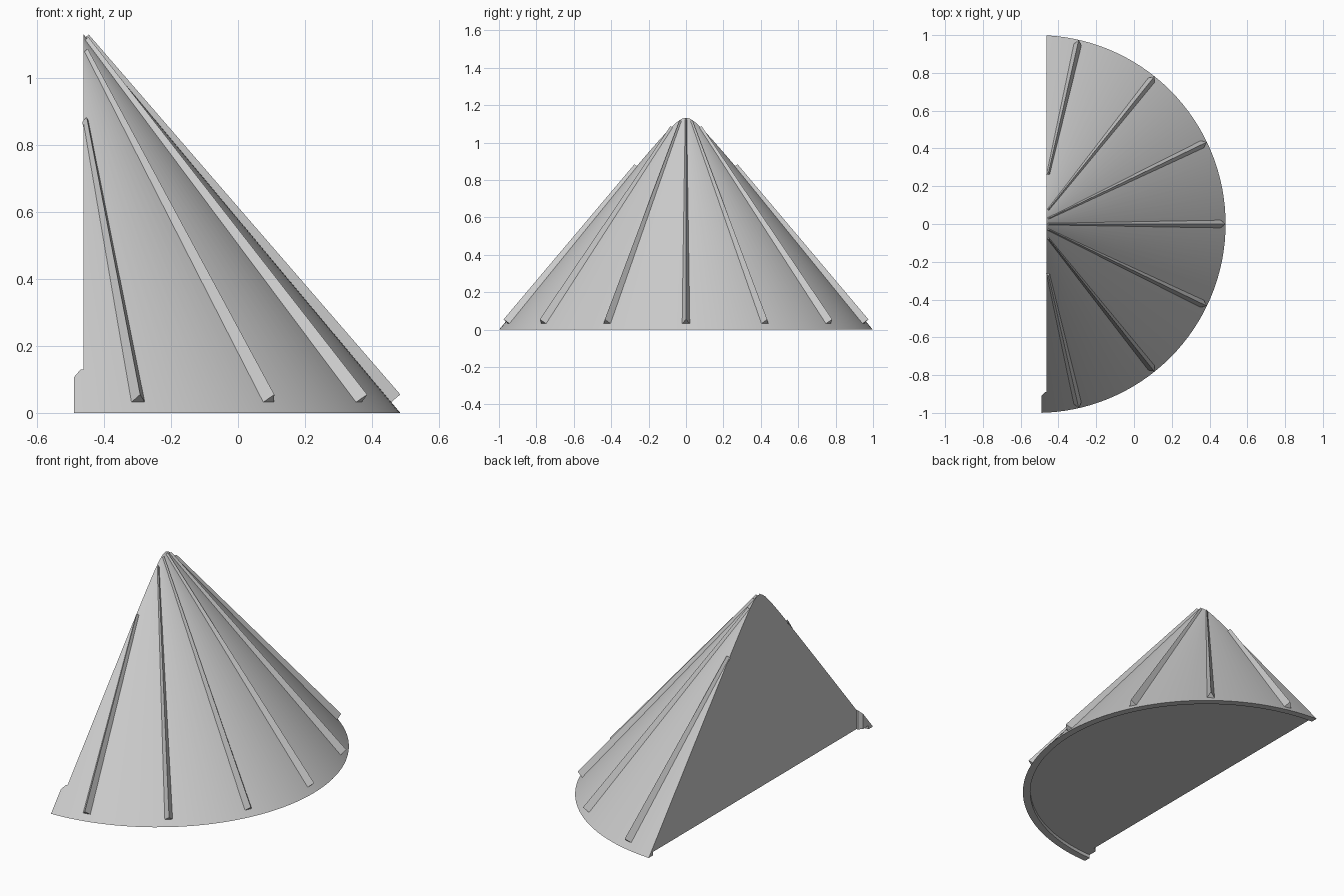
import bpy, bmesh, math
from mathutils import Vector, Matrix

cube = bpy.data.objects.get("Cube")
if cube:
    bpy.data.objects.remove(cube, do_unlink=True)

AXIS_X = -0.515          # cone axis, just behind the flat back
SLOPE = 1.195            # cone height for radius 1
CUT_X = -0.462           # flat back plane

gray = bpy.data.materials.new("light_gray")
gray.use_nodes = True
gray.diffuse_color = (0.6, 0.6, 0.6, 1)
gray.node_tree.nodes["Principled BSDF"].inputs["Base Color"].default_value = (0.6, 0.6, 0.6, 1)


def finish(bm, name, smooth):
    bmesh.ops.recalc_face_normals(bm, faces=bm.faces)
    mesh = bpy.data.meshes.new(name)
    bm.to_mesh(mesh)
    bm.free()
    mesh.materials.append(gray)
    if smooth:
        mesh.polygons.foreach_set("use_smooth", [True] * len(mesh.polygons))
        mesh.set_sharp_from_angle(angle=math.radians(30))
    obj = bpy.data.objects.new(name, mesh)
    bpy.context.collection.objects.link(obj)
    return obj


def cone_slice(name, planes):
    """Revolve the cone profile with its recessed underside, keep what lies behind each plane."""
    profile = [(0, 0.02), (0.96, 0.02), (0.96, 0), (1, 0), (0, SLOPE)]
    bm = bmesh.new()
    verts = [bm.verts.new((AXIS_X + r, 0, z)) for r, z in profile]
    edges = [bm.edges.new(pair) for pair in zip(verts, verts[1:])]
    bmesh.ops.spin(bm, geom=verts + edges, cent=(AXIS_X, 0, 0), axis=(0, 0, 1),
                   angle=math.tau, steps=128)
    bmesh.ops.remove_doubles(bm, verts=bm.verts, dist=1e-4)
    for point, normal in planes:
        cut = bmesh.ops.bisect_plane(bm, geom=bm.verts[:] + bm.edges[:] + bm.faces[:],
                                     plane_co=point, plane_no=normal, clear_outer=True)
        rim = [e for e in cut["geom_cut"] if isinstance(e, bmesh.types.BMEdge)]
        bmesh.ops.holes_fill(bm, edges=rim, sides=0)
    return finish(bm, name, True)


# Half cone body
cone_slice("half_cone", [((CUT_X, 0, 0), (-1, 0, 0))])

# Small tab continuing the cone past the flat back at the front corner
cone_slice("corner_tab", [
    ((CUT_X, 0, 0), (1, 0, 0)),
    ((-0.49, 0, 0), (-1, 0, 0)),
    ((0, -0.89, 0), (0, 1, 0)),
    ((-0.49, -0.91, 0), (-1, 1, 0)),
])


# Tapered triangular ribs running up the cone
def rib(name, angle):
    turn = Matrix.Translation((AXIS_X, 0, 0)) @ Matrix.Rotation(angle, 4, "Z")
    outward = Vector((SLOPE, 0, 1)).normalized()
    bm = bmesh.new()
    ends = []
    for r in (0.973, 0.06 / math.cos(angle)):
        height = 0.01 + 0.026 * r
        half = 0.005 + 0.018 * r
        base = Vector((r, 0, SLOPE * (1 - r)))
        side = Vector((0, half, 0))
        sunk = base - outward * 0.004
        ends.append([bm.verts.new(turn @ p)
                     for p in (sunk - side, base + outward * height, sunk + side)])
    low, high = ends
    bm.faces.new(low)
    bm.faces.new(high)
    for i in range(3):
        j = (i + 1) % 3
        bm.faces.new((low[i], low[j], high[j], high[i]))
    finish(bm, name, False)


for k in range(-3, 4):
    rib(f"rib_{k + 4}", k * math.pi / 7)
